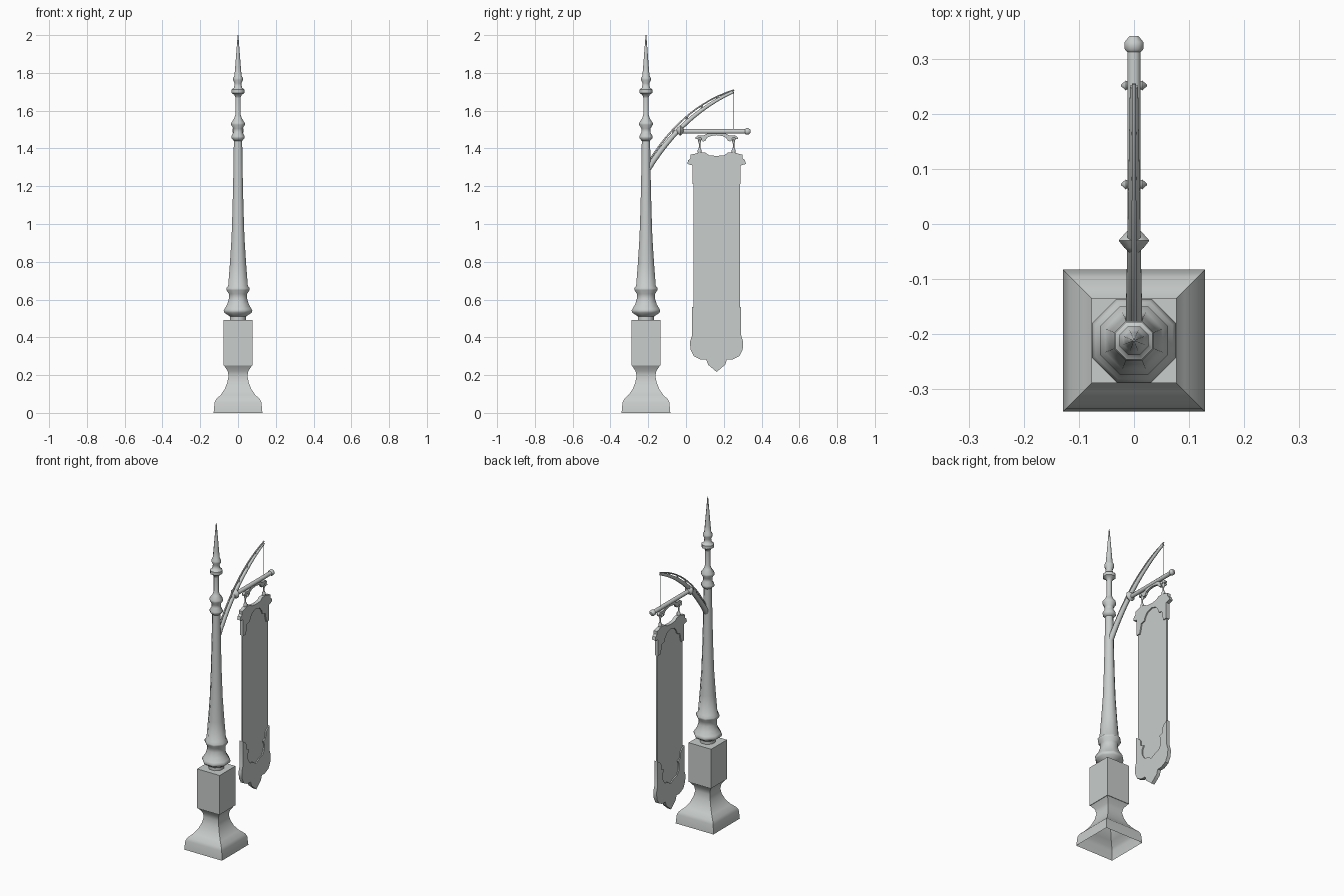
import bpy, bmesh, math
from mathutils import Matrix, Vector

old = bpy.data.objects.get("Cube")
if old:
    bpy.data.objects.remove(old, do_unlink=True)

# Single grey finish
grey = bpy.data.materials.new("pale grey metal")
grey.use_nodes = True
colour = (0.58, 0.61, 0.60, 1)
grey.diffuse_color = colour
grey.node_tree.nodes["Principled BSDF"].inputs["Base Color"].default_value = colour

POLE_Y = -0.212
SIGN_Y = 0.162
ALONG_Y = Matrix.Rotation(-math.pi / 2, 4, 'X')
ALONG_X = Matrix.Rotation(math.pi / 2, 4, 'Y')


def finish(name, bm, sharp=35):
    """Turn a bmesh into an object, smooth except across sharp edges."""
    bmesh.ops.recalc_face_normals(bm, faces=bm.faces[:])
    for f in bm.faces:
        f.smooth = True
    for e in bm.edges:
        e.smooth = e.calc_face_angle(0) < math.radians(sharp)
    mesh = bpy.data.meshes.new(name)
    bm.to_mesh(mesh)
    bm.free()
    mesh.materials.append(grey)
    obj = bpy.data.objects.new(name, mesh)
    bpy.context.collection.objects.link(obj)
    return obj


def lathe(name, profile, sides, origin, turn=Matrix(), capped=True, sharp=35):
    """Turn (half width, height) pairs about an axis, flats facing the axes."""
    bm = bmesh.new()
    rings = []
    for half, h in profile:
        r = half / math.cos(math.pi / sides)
        angles = [(i + 0.5) * math.tau / sides for i in range(sides)]
        rings.append([bm.verts.new((r * math.cos(a), r * math.sin(a), h)) for a in angles])
    for a, b in zip(rings, rings[1:]):
        for i in range(sides):
            j = (i + 1) % sides
            bm.faces.new((a[i], a[j], b[j], b[i]))
    if capped:
        bm.faces.new(rings[0])
        bm.faces.new(rings[-1])
    bm.transform(Matrix.Translation(origin) @ turn)
    return finish(name, bm, sharp)


def plate(name, outline, thick):
    """Extrude a (y, z) outline through x, centred on x = 0."""
    bm = bmesh.new()
    face = bm.faces.new([bm.verts.new((-thick / 2, y, z)) for y, z in outline])
    out = bmesh.ops.extrude_face_region(bm, geom=[face])
    moved = [v for v in out["geom"] if isinstance(v, bmesh.types.BMVert)]
    bmesh.ops.translate(bm, verts=moved, vec=(thick, 0, 0))
    bmesh.ops.triangulate(bm, faces=[f for f in bm.faces if len(f.verts) > 4])
    return finish(name, bm)


def mirrored(half):
    """Complete a half outline (offset from the sign centre, z) ending on the centre."""
    left = [(SIGN_Y - d, z) for d, z in half]
    return left + [(SIGN_Y + d, z) for d, z in reversed(half[:-1])]


def tube(name, points, start, end, sides=8):
    """Sweep a tapering round section along (y, z) points."""
    bm = bmesh.new()
    pts = [Vector((0, y, z)) for y, z in points]
    rings = []
    for k, p in enumerate(pts):
        way = (pts[min(k + 1, len(pts) - 1)] - pts[max(k - 1, 0)]).normalized()
        side = Vector((1, 0, 0))
        up = way.cross(side)
        r = start + (end - start) * k / (len(pts) - 1)
        angles = [(i + 0.5) * math.tau / sides for i in range(sides)]
        rings.append([bm.verts.new(p + r * (math.cos(a) * side + math.sin(a) * up)) for a in angles])
    for a, b in zip(rings, rings[1:]):
        for i in range(sides):
            j = (i + 1) % sides
            bm.faces.new((a[i], a[j], b[j], b[i]))
    bm.faces.new(rings[0])
    bm.faces.new(rings[-1])
    return finish(name, bm, 50)


def arc(a, b, c, n=12):
    """Points of a curve through a and c that passes through b halfway."""
    a, b, c = Vector(a), Vector(b), Vector(c)
    pull = 2 * b - (a + c) / 2
    return [(1 - t) ** 2 * a + 2 * t * (1 - t) * pull + t * t * c
            for t in (i / n for i in range(n + 1))]


pole = Vector((0, POLE_Y, 0))

# Flared square foot, open underneath, and the pedestal block
lathe("foot", [(0.129, 0), (0.124, 0.055), (0.116, 0.072), (0.092, 0.095), (0.071, 0.125),
               (0.057, 0.16), (0.05, 0.195), (0.055, 0.222), (0.074, 0.25)],
      4, pole, capped=False)
lathe("pedestal_block", [(0.077, 0.25), (0.077, 0.492)], 4, pole)

# Eight-sided column with its moulded rings and spire
lathe("column", [(0.042, 0.492), (0.042, 0.51), (0.072, 0.53), (0.076, 0.542), (0.07, 0.553),
                 (0.057, 0.575), (0.048, 0.605), (0.048, 0.63), (0.061, 0.65), (0.062, 0.66),
                 (0.052, 0.672), (0.043, 0.79), (0.034, 0.93), (0.029, 1.08),
                 (0.025, 1.25), (0.022, 1.44)], 8, pole, sharp=50)
lathe("collar", [(0.022, 1.44), (0.035, 1.455), (0.035, 1.465), (0.024, 1.485),
                 (0.024, 1.505), (0.036, 1.525), (0.036, 1.535), (0.02, 1.56),
                 (0.014, 1.58), (0.014, 1.67)], 8, pole, sharp=50)
lathe("spire", [(0.014, 1.67), (0.02, 1.685), (0.034, 1.693), (0.034, 1.712), (0.021, 1.722),
                (0.018, 1.745), (0.026, 1.762), (0.026, 1.773), (0.019, 1.785),
                (0.015, 1.83), (0.009, 1.91), (0.002, 2.0)], 8, pole, sharp=50)

# Curved arm: heavy lower rail, thin upper rail, struts between
low = arc((-0.205, 1.285), (0.0, 1.535), (0.25, 1.70))
high = arc((-0.195, 1.335), (0.01, 1.575), (0.255, 1.71))
tube("lower_arm_rail", low, 0.017, 0.008)
tube("upper_arm_rail", high, 0.005, 0.004)
for k in (2, 4, 6, 8, 10):
    mid = (low[k] + high[k]) / 2
    tube("arm_strut", [low[k], mid, high[k]], 0.007, 0.003, 6)

# Stay wire from the arm tip down to the bar
tube("stay_wire", [(0.252, 1.705), (0.252, 1.49)], 0.0015, 0.0015, 6)

# Horizontal bar with a pointed collar and a ball end
lathe("sign_bar", [(0.012, -0.03), (0.012, 0.315)], 8, (0, 0, 1.49), ALONG_Y, sharp=50)
lathe("bar_collar", [(0.008, -0.052), (0.018, -0.043), (0.028, -0.03), (0.012, -0.012)],
      8, (0, 0, 1.495), ALONG_Y, sharp=50)
lathe("bar_ball", [(0.009, 0.309), (0.017, 0.318), (0.017, 0.331), (0.008, 0.342)],
      8, (0, 0, 1.49), ALONG_Y, sharp=50)

# Scrolled arch bracket under the bar
plate("arch_bracket", mirrored([(0.112, 1.458), (0.098, 1.47), (0.07, 1.468), (0.045, 1.48),
                                (0, 1.488)])
      + mirrored([(0.112, 1.45), (0.085, 1.447), (0.072, 1.437), (0.06, 1.44),
                  (0.05, 1.457), (0.03, 1.466), (0, 1.47)])[::-1], 0.014)

# Two hangers: a rod with knobs, and a pointed cross pin
for side in (-1, 1):
    at = Vector((0, SIGN_Y + side * 0.09, 0))
    lathe("hanger", [(0.004, 1.36), (0.01, 1.38), (0.01, 1.392), (0.004, 1.405),
                     (0.004, 1.425), (0.008, 1.435), (0.008, 1.465)], 8, at, sharp=50)
    lathe("hanger_pin", [(0.001, -0.024), (0.009, -0.015), (0.005, -0.009), (0.005, 0.009),
                         (0.009, 0.015), (0.001, 0.024)], 8,
          at + Vector((0, 0, 1.45)), ALONG_X, sharp=50)

# Hanging sign: thin panel held by two thicker ornamental caps
plate("sign_panel", mirrored([(0.123, 0.4), (0.123, 1.3), (0.1, 1.345), (0, 1.345)])
      + [(SIGN_Y + 0.08, 0.33), (SIGN_Y - 0.08, 0.33)], 0.008)

top_outer = [(0.127, 1.212), (0.127, 1.31), (0.155, 1.318), (0.15, 1.338), (0.137, 1.348),
             (0.137, 1.367), (0.115, 1.372), (0.09, 1.38), (0.06, 1.378), (0.04, 1.364), (0, 1.36)]
top_inner = [(0.102, 1.212), (0.094, 1.24), (0.088, 1.27), (0.062, 1.277), (0.055, 1.298),
             (0.035, 1.322), (0, 1.332)]
plate("sign_top_cap", mirrored(top_outer) + mirrored(top_inner)[::-1], 0.022)

low_outer = [(0.13, 0.562), (0.13, 0.41), (0.141, 0.375), (0.138, 0.335), (0.12, 0.3),
             (0.085, 0.283), (0.055, 0.283), (0.045, 0.255), (0.025, 0.238), (0, 0.217)]
low_inner = [(0.106, 0.545), (0.095, 0.53), (0.092, 0.497), (0.068, 0.488), (0.08, 0.465),
             (0.078, 0.43), (0.06, 0.403), (0.03, 0.395), (0, 0.378)]
plate("sign_bottom_cap", mirrored(low_outer) + mirrored(low_inner)[::-1], 0.022)
